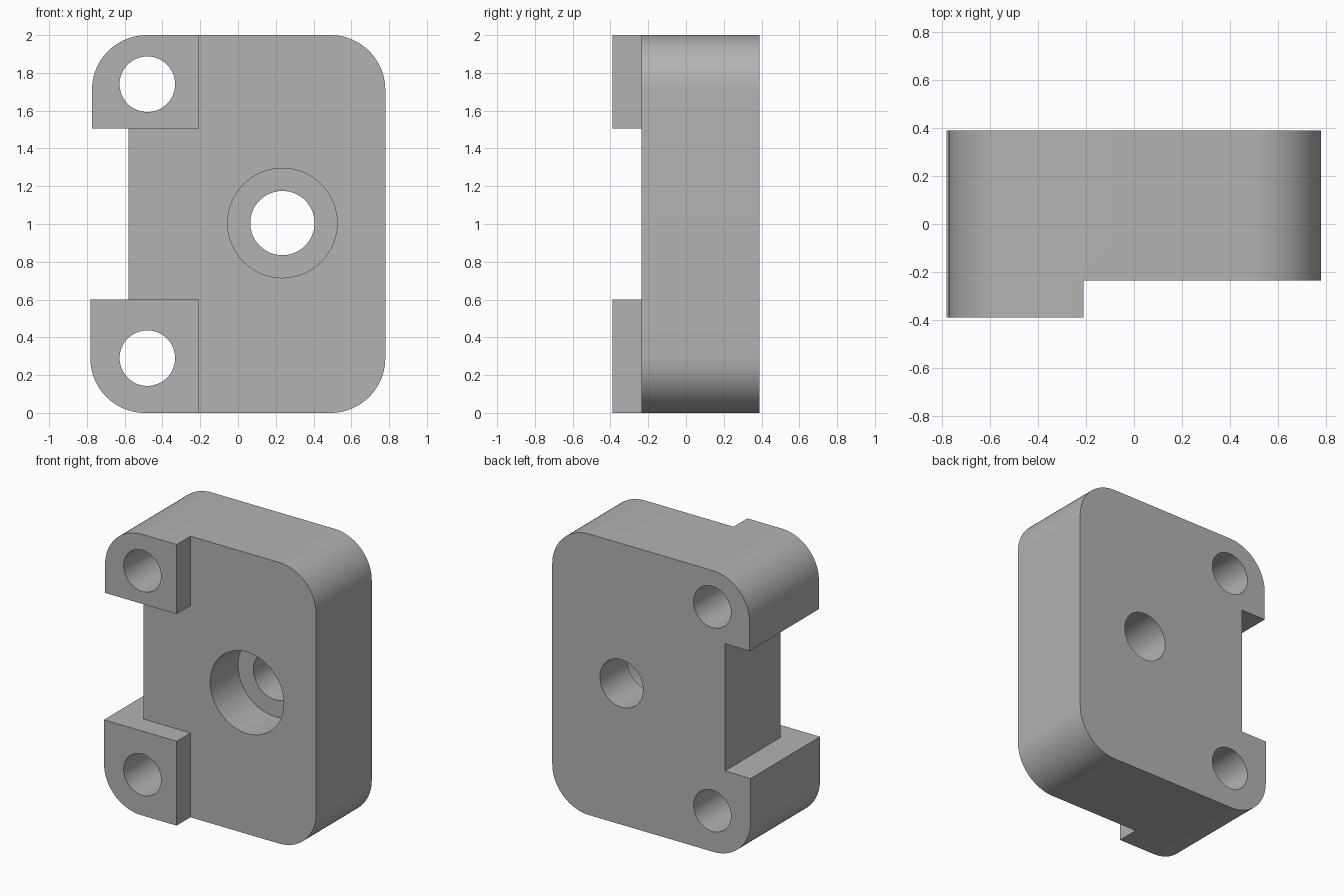
import bpy, bmesh
from math import sin, cos, pi, radians
from mathutils import Matrix

cube = bpy.data.objects.get("Cube")
if cube:
    bpy.data.objects.remove(cube, do_unlink=True)

FRONT, FACE, BACK = -0.39, -0.235, 0.39     # pad front, plate front, plate back
LEFT, RIGHT, TOP, R = -0.782, 0.78, 2.0, 0.29
NOTCH_X, NOTCH_LOW, NOTCH_HIGH = -0.58, 0.6, 1.505
PAD_EDGE = -0.21

grey = bpy.data.materials.new("plain_grey")
grey.use_nodes = True
colour = (0.45, 0.45, 0.45, 1)
grey.diffuse_color = colour
grey.node_tree.nodes["Principled BSDF"].inputs["Base Color"].default_value = colour


def make_object(name, bm):
    bmesh.ops.recalc_face_normals(bm, faces=bm.faces)
    mesh = bpy.data.meshes.new(name)
    bm.to_mesh(mesh)
    bm.free()
    obj = bpy.data.objects.new(name, mesh)
    bpy.context.collection.objects.link(obj)
    mesh.materials.append(grey)
    return obj


def extrude_profile(name, points, y0, y1):
    bm = bmesh.new()
    face = bm.faces.new([bm.verts.new((x, y0, z)) for x, z in points])
    result = bmesh.ops.extrude_face_region(bm, geom=[face])
    verts = [v for v in result["geom"] if isinstance(v, bmesh.types.BMVert)]
    bmesh.ops.translate(bm, verts=verts, vec=(0, y1 - y0, 0))
    return make_object(name, bm)


def arc(cx, cz, r, start, sweep, steps):
    return [(cx + r * cos(start + sweep * i / steps),
             cz + r * sin(start + sweep * i / steps)) for i in range(steps + 1)]


def circle(cx, cz, r):
    return arc(cx, cz, r, 0, 2 * pi, 64)[:-1]


def rectangle(x0, x1, z0, z1):
    return [(x0, z0), (x1, z0), (x1, z1), (x0, z1)]


def cut(target, name, points, y0, y1):
    cutter = extrude_profile(name, points, y0, y1)
    cutter.hide_render = True
    mod = target.modifiers.new(name, "BOOLEAN")
    mod.operation, mod.solver, mod.object = "DIFFERENCE", "EXACT", cutter
    bpy.context.view_layer.objects.active = target
    bpy.ops.object.modifier_apply(modifier=name)
    bpy.data.objects.remove(cutter, do_unlink=True)


# Rounded plate outline with the side notch; the upper lug sits slightly inboard
upper_left = LEFT + 0.009
outline = (arc(RIGHT - R, R, R, -pi / 2, pi / 2, 20)
           + arc(RIGHT - R, TOP - R, R, 0, pi / 2, 20)
           + arc(upper_left + R, TOP - R, R, pi / 2, pi / 2, 20)
           + [(upper_left, NOTCH_HIGH), (NOTCH_X, NOTCH_HIGH),
              (NOTCH_X, NOTCH_LOW), (LEFT, NOTCH_LOW)]
           + arc(LEFT + R, R, R, pi, pi / 2, 20))
block = extrude_profile("mounting_block", outline, FRONT, BACK)

# Step the front back, leaving two raised pads
recess = [(PAD_EDGE, -1), (2, -1), (2, 3), (PAD_EDGE, 3),
          (PAD_EDGE, NOTCH_HIGH), (-2, NOTCH_HIGH),
          (-2, NOTCH_LOW), (PAD_EDGE, NOTCH_LOW)]
cut(block, "front_recess", recess, -1, FACE)

# Screw holes through the pads, and the counterbored main hole
for name, z in (("lower_hole", 0.29), ("upper_hole", 1.74)):
    cut(block, name, circle(-0.48, z, 0.147), -1, 1)
cut(block, "main_hole", circle(0.235, 1.005, 0.17), -1, 1)
cut(block, "counterbore", circle(0.235, 1.005, 0.29), -1, 0.08)

# Smooth the curved walls, keep edges crisp
bpy.ops.object.select_all(action="DESELECT")
block.select_set(True)
bpy.context.view_layer.objects.active = block
bpy.ops.object.shade_smooth_by_angle(angle=radians(30))
